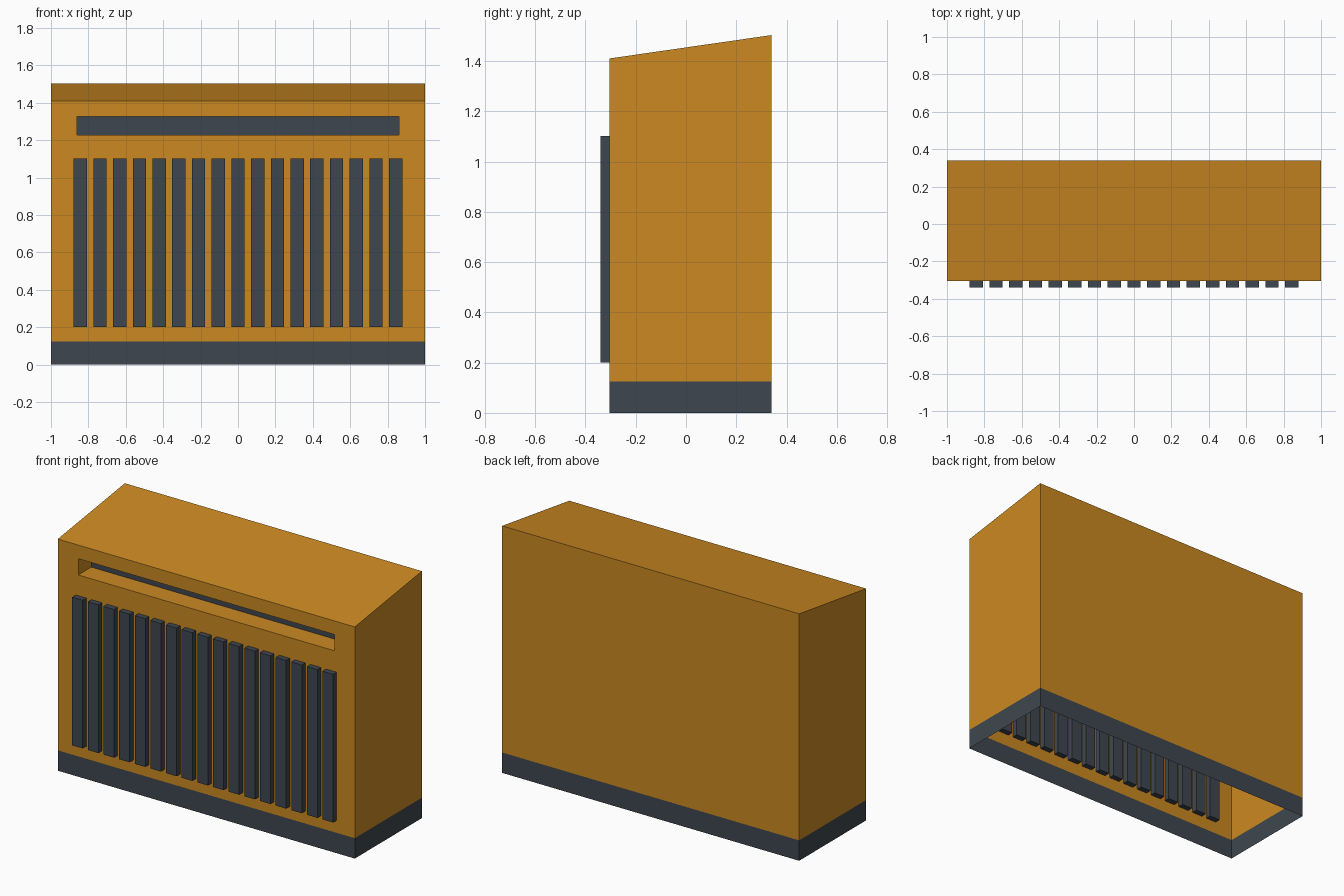
import bpy
import bmesh

if "Cube" in bpy.data.objects:
    bpy.data.objects.remove(bpy.data.objects["Cube"])


def material(name, rgb):
    m = bpy.data.materials.new(name)
    m.diffuse_color = (*rgb, 1.0)
    m.use_nodes = True
    m.node_tree.nodes["Principled BSDF"].inputs["Base Color"].default_value = m.diffuse_color
    return m


ORANGE = material("orange_paint", (0.60, 0.25, 0.016))
DARK = material("dark_slate", (0.048, 0.062, 0.077))

FRONT, BACK = -0.305, 0.34
BAND, TOP_FRONT, TOP_BACK = 0.124, 1.41, 1.503
SLOT_X, SLOT_LOW, SLOT_HIGH, SLOT_DEPTH = 0.862, 1.228, 1.327, 0.125


def add_object(name, bm, mats):
    mesh = bpy.data.meshes.new(name)
    bm.to_mesh(mesh)
    bm.free()
    for m in mats:
        mesh.materials.append(m)
    obj = bpy.data.objects.new(name, mesh)
    bpy.context.collection.objects.link(obj)
    return obj


def band(bm, a, b, skip=()):
    """Quads joining two four-point loops."""
    for i in range(4):
        if i not in skip:
            j = (i + 1) % 4
            bm.faces.new((a[i], a[j], b[j], b[i]))


# Cabinet shell: thin walls, open underneath, sloping roof
bm = bmesh.new()
plan = [(-1, FRONT), (1, FRONT), (1, BACK), (-1, BACK)]
floor_ring = [bm.verts.new((x, y, 0)) for x, y in plan]
band_ring = [bm.verts.new((x, y, BAND)) for x, y in plan]
roof_ring = [bm.verts.new((x, y, TOP_FRONT if y < 0 else TOP_BACK)) for x, y in plan]
band(bm, floor_ring, band_ring)
band(bm, band_ring, roof_ring, skip=(0,))
bm.faces.new(roof_ring)

# Front panel framing a long recessed slot
slot = [(-SLOT_X, SLOT_LOW), (SLOT_X, SLOT_LOW), (SLOT_X, SLOT_HIGH), (-SLOT_X, SLOT_HIGH)]
panel = [band_ring[0], band_ring[1], roof_ring[1], roof_ring[0]]
mouth = [bm.verts.new((x, FRONT, z)) for x, z in slot]
deep = [bm.verts.new((x, FRONT + SLOT_DEPTH, z)) for x, z in slot]
band(bm, panel, mouth)
band(bm, mouth, deep)
slot_back = bm.faces.new(deep)

# Dark plinth band and dark slot back
for f in bm.faces:
    if f.calc_center_median().z < BAND or f is slot_back:
        f.material_index = 1
add_object("cabinet_shell", bm, [ORANGE, DARK])

# Grille slats, set half way through the front panel
COUNT, REACH = 17, 0.843
for k in range(COUNT):
    bm = bmesh.new()
    bmesh.ops.create_cube(bm, size=1)
    bmesh.ops.scale(bm, vec=(0.071, 0.07, 0.902), verts=bm.verts)
    slat = add_object(f"grille_slat_{k + 1}", bm, [DARK])
    slat.location = (-REACH + 2 * REACH * k / (COUNT - 1), FRONT, 0.651)
